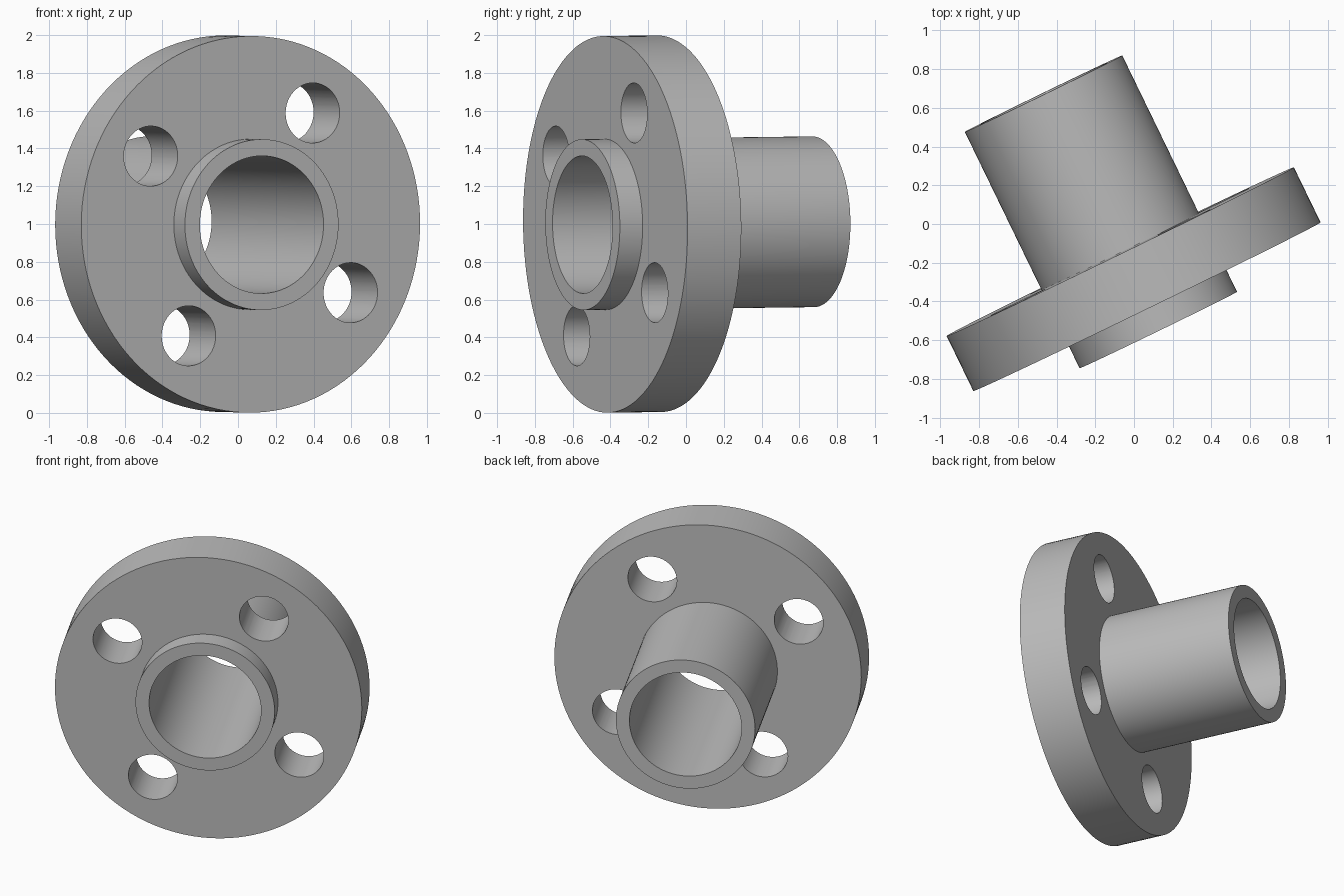
import bpy, bmesh, math
from mathutils import Matrix, Vector

cube = bpy.data.objects.get("Cube")
if cube:
    bpy.data.objects.remove(cube, do_unlink=True)

# Dimensions, with local +z pointing out of the front face
FLANGE_R, HUB_R, BORE_R = 0.997, 0.452, 0.364
FRONT, THICK, BACK = 0.134, 0.316, 1.223
BOLT_CIRCLE, BOLT_R, BOLT_ANGLE = 0.692, 0.159, 58.5
SEGMENTS = 128

steel = bpy.data.materials.new("steel_grey")
steel.use_nodes = True
grey = (0.5, 0.5, 0.5, 1)
steel.diffuse_color = grey
steel.node_tree.nodes["Principled BSDF"].inputs["Base Color"].default_value = grey


def make_object(name, bm):
    mesh = bpy.data.meshes.new(name)
    bmesh.ops.recalc_face_normals(bm, faces=bm.faces)
    bm.to_mesh(mesh)
    bm.free()
    mesh.materials.append(steel)
    obj = bpy.data.objects.new(name, mesh)
    bpy.context.collection.objects.link(obj)
    return obj


# Flange, raised lip and tube as one turned profile
profile = [(BORE_R, FRONT), (HUB_R, FRONT), (HUB_R, 0), (FLANGE_R, 0),
           (FLANGE_R, -THICK), (HUB_R, -THICK), (HUB_R, -BACK), (BORE_R, -BACK)]
bm = bmesh.new()
points = [bm.verts.new((r, 0, z)) for r, z in profile]
edges = [bm.edges.new((a, b)) for a, b in zip(points, points[1:] + points[:1])]
bmesh.ops.spin(bm, geom=points + edges, cent=(0, 0, 0), axis=(0, 0, 1),
               angle=math.tau, steps=SEGMENTS, use_duplicate=False)
bmesh.ops.remove_doubles(bm, verts=bm.verts, dist=0.0001)
flange = make_object("pipe_flange", bm)

# Four bolt holes
bm = bmesh.new()
for i in range(4):
    turn = Matrix.Rotation(math.radians(BOLT_ANGLE + 90 * i), 4, "Z")
    place = turn @ Matrix.Translation((BOLT_CIRCLE, 0, -THICK / 2))
    bmesh.ops.create_cone(bm, cap_ends=True, segments=64, radius1=BOLT_R,
                          radius2=BOLT_R, depth=THICK * 2, matrix=place)
cutter = make_object("bolt_hole_cutter", bm)
cutter.hide_render = True

cut = flange.modifiers.new("bolt_holes", "BOOLEAN")
cut.operation = "DIFFERENCE"
cut.solver = "EXACT"
cut.object = cutter

bpy.ops.object.select_all(action="DESELECT")
flange.select_set(True)
bpy.context.view_layer.objects.active = flange
bpy.ops.object.modifier_apply(modifier=cut.name)
bpy.data.objects.remove(cutter, do_unlink=True)
bpy.ops.object.shade_smooth_by_angle(angle=math.radians(30))

# Stand upright, turned about the vertical, with a slight backward lift
flange.matrix_world = (Matrix.Translation(Vector((0.067, -0.427, 0.998)))
                       @ Matrix.Rotation(math.radians(25.9), 4, "Z")
                       @ Matrix.Rotation(math.radians(90.65), 4, "X"))
